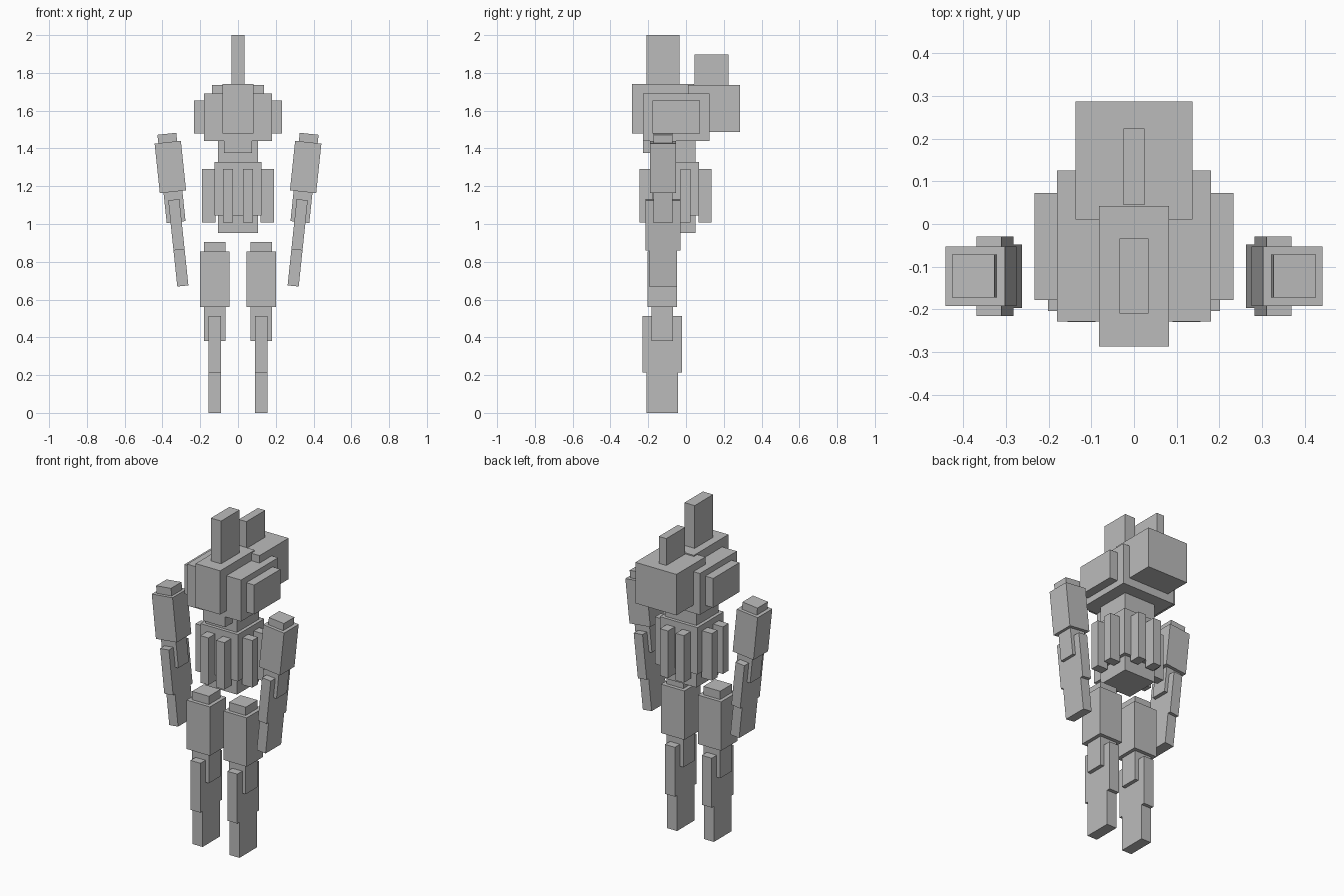
import bpy
import bmesh
from math import radians
from mathutils import Matrix, Vector

cube = bpy.data.objects.get("Cube")
if cube:
    bpy.data.objects.remove(cube, do_unlink=True)

grey = bpy.data.materials.new("plain grey")
grey.use_nodes = True
COLOUR = (0.5, 0.5, 0.5, 1)
grey.diffuse_color = COLOUR
grey.node_tree.nodes["Principled BSDF"].inputs["Base Color"].default_value = COLOUR


def box(name, half_x, y, z, x=0.0, place=Matrix()):
    """Box centred at x, spanning the y and z ranges, moved by place."""
    centre = Vector((x, sum(y) / 2, sum(z) / 2))
    size = Vector((2 * half_x, y[1] - y[0], z[1] - z[0]))
    bm = bmesh.new()
    bmesh.ops.create_cube(bm, size=1)
    bmesh.ops.transform(bm, verts=bm.verts, matrix=Matrix.Diagonal(size.to_4d()))
    mesh = bpy.data.meshes.new(name)
    bm.to_mesh(mesh)
    bm.free()
    mesh.materials.append(grey)
    obj = bpy.data.objects.new(name, mesh)
    obj.matrix_world = place @ Matrix.Translation(centre)
    bpy.context.collection.objects.link(obj)


# Head: core, side pads, face, rear block, chin and the two crests
box("head_core", 0.18, (-0.228, 0.125), (1.44, 1.69))
box("head_sides", 0.233, (-0.178, 0.073), (1.478, 1.655))
box("face_block", 0.082, (-0.287, 0.042), (1.478, 1.742))
box("rear_block", 0.137, (0.01, 0.287), (1.488, 1.735))
box("chin", 0.074, (-0.228, -0.07), (1.377, 1.48))
box("front_crest", 0.034, (-0.21, -0.034), (1.742, 2.0))
box("rear_crest", 0.025, (0.044, 0.224), (1.735, 1.897))

# Torso: inner column and wider chest around a shared centre line
MID = -0.055
box("spine_column", 0.105, (MID - 0.105, MID + 0.105), (0.953, 1.44))
box("chest", 0.125, (MID - 0.125, MID + 0.125), (1.045, 1.328))

# Ribs: two bars on each of the four chest faces
for turn, face in enumerate(("back", "left", "front", "right")):
    place = Matrix.Translation((0, MID, 0)) @ Matrix.Rotation(radians(-90 * turn), 4, "Z")
    for side in (-1, 1):
        box(f"{face}_rib", 0.027, (0.12, 0.19), (1.008, 1.292), side * 0.053, place)


def limb(name, segments, place):
    """Chain of boxes about the limb axis: half width, half depth, z range."""
    for part, half_x, half_y, z in segments:
        box(f"{name}_{part}", half_x, (-half_y, half_y), z, 0, place)


SEGMENTS = [
    ("inner_bar", 0.056, 0.056, (0.38, 0.905)),
    ("upper", 0.078, 0.078, (0.56, 0.855)),
    ("lower", 0.033, 0.104, (0.215, 0.513)),
    ("end", 0.033, 0.083, (0.0, 0.215)),
]

# Legs stand straight; arms are smaller copies that splay outward at the top
SCALE = 0.895
ARM_SEGMENTS = [(n, hx * SCALE, hy * SCALE, (a * SCALE, b * SCALE))
                for n, hx, hy, (a, b) in SEGMENTS]
for label, side in (("left", 1), ("right", -1)):
    limb(f"{label}_leg", SEGMENTS, Matrix.Translation((side * 0.123, -0.126, 0)))
    tilt = Matrix.Rotation(radians(side * 6), 4, "Y")
    limb(f"{label}_arm", ARM_SEGMENTS,
         Matrix.Translation((side * 0.292, -0.122, 0.672)) @ tilt)
